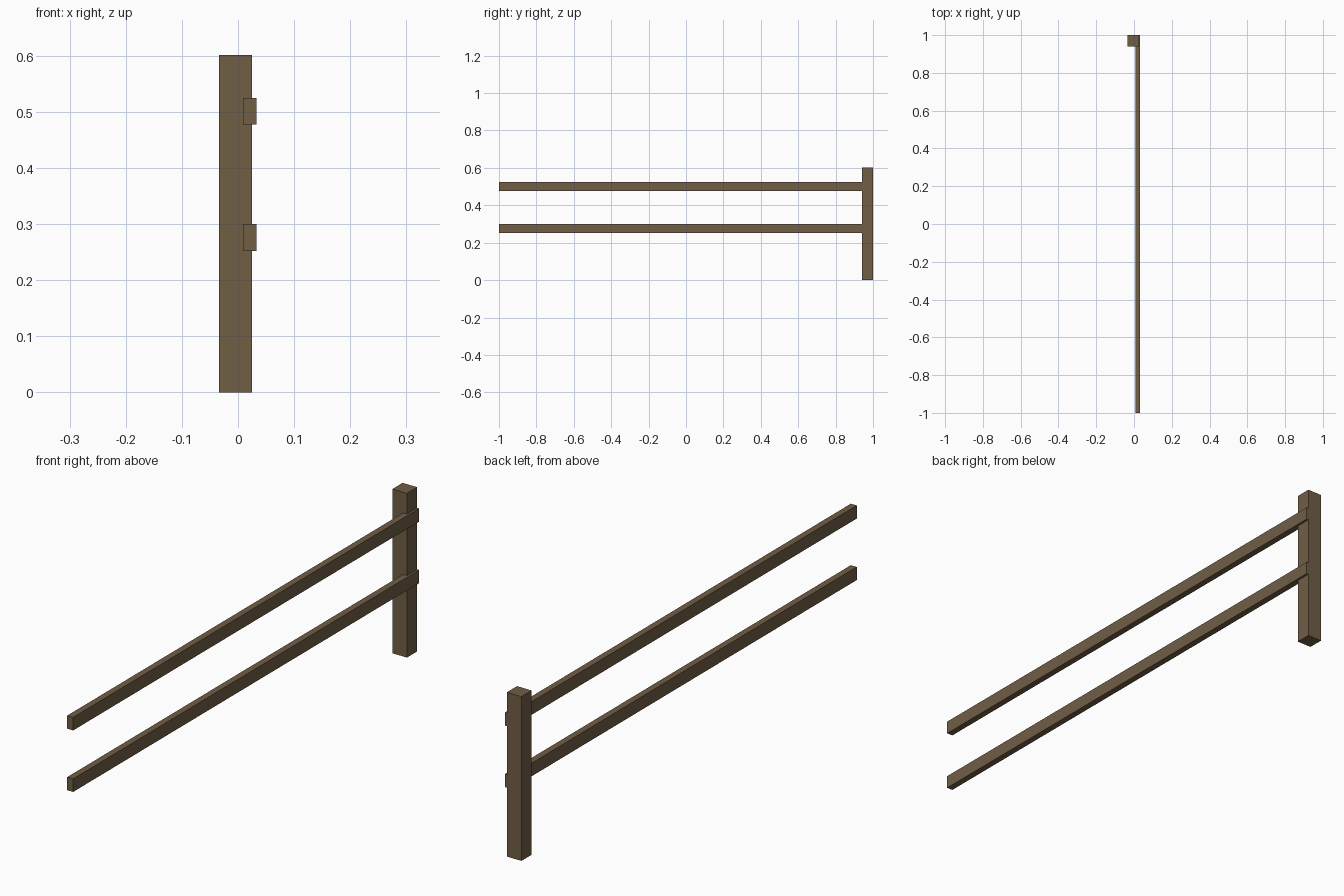
import bpy
import bmesh
from mathutils import Vector

default = bpy.data.objects.get("Cube")
if default:
    bpy.data.objects.remove(default, do_unlink=True)

# Weathered wood colour
wood = bpy.data.materials.new("brown wood")
wood.use_nodes = True
colour = (0.165, 0.112, 0.062, 1)
wood.diffuse_color = colour
wood.node_tree.nodes["Principled BSDF"].inputs["Base Color"].default_value = colour


def beam(name, low, high):
    """Flat-faced box between two opposite corners."""
    low, high = Vector(low), Vector(high)
    bm = bmesh.new()
    bmesh.ops.create_cube(bm, size=1)
    bmesh.ops.scale(bm, vec=high - low, verts=bm.verts)
    mesh = bpy.data.meshes.new(name)
    bm.to_mesh(mesh)
    bm.free()
    mesh.materials.append(wood)
    obj = bpy.data.objects.new(name, mesh)
    obj.location = (low + high) / 2
    bpy.context.collection.objects.link(obj)
    return obj


# Upright post at the back end
beam("post", (-0.034, 0.941, 0), (0.025, 1, 0.601))

# Two long rails let into the side of the post
for name, bottom in (("lower_rail", 0.252), ("upper_rail", 0.477)):
    beam(name, (0.009, -1, bottom), (0.033, 1, bottom + 0.048))
